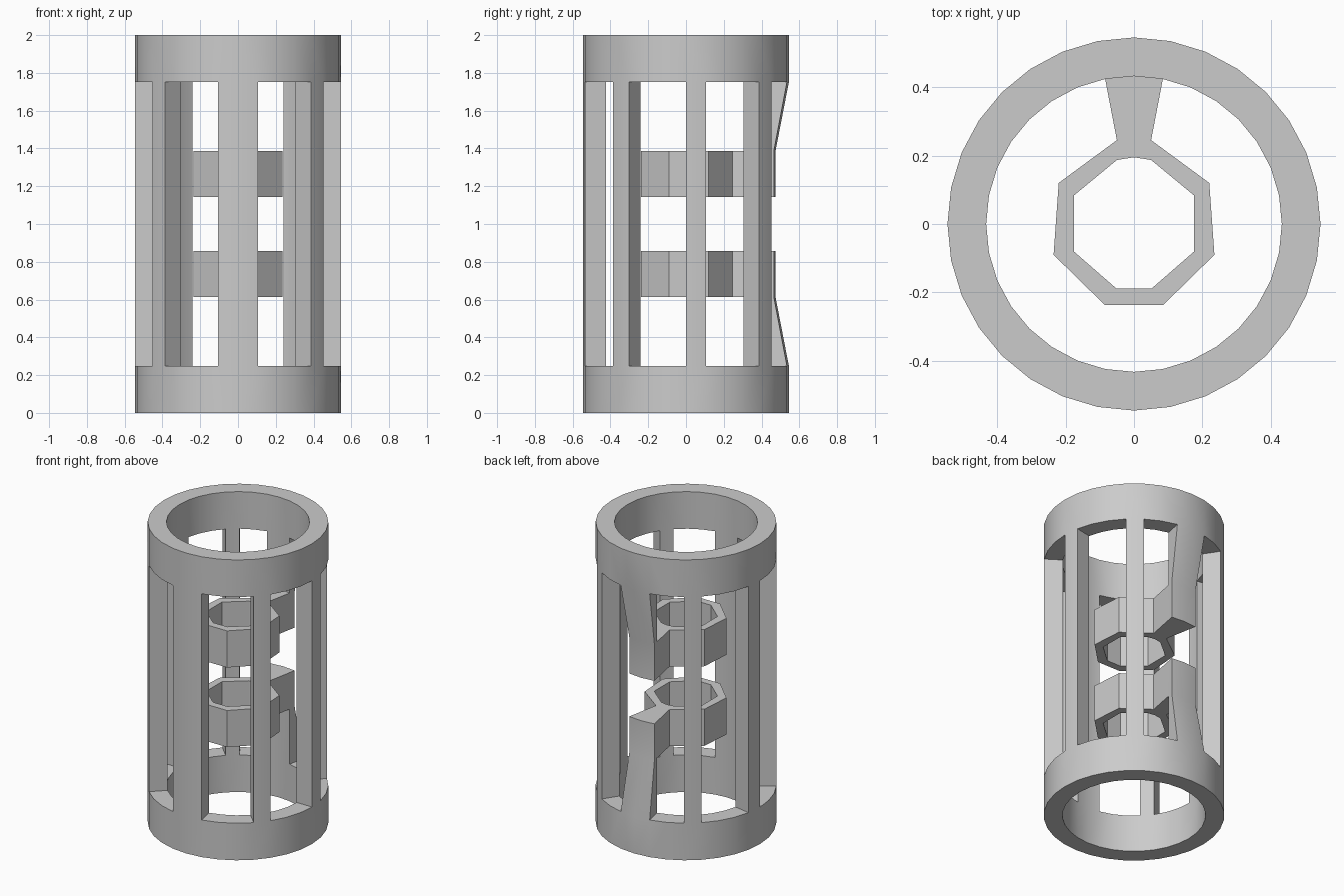
import bpy, bmesh
from math import sin, cos, radians

if "Cube" in bpy.data.objects:
    bpy.data.objects.remove(bpy.data.objects["Cube"])

SIDES = 32
STEP = 360 / SIDES
R_OUT, R_IN, R_BENT = 0.545, 0.432, 0.474
Z_RING, Z_LOW, Z_HIGH = 0.247, 0.613, 0.857


def polar(r, i):
    a = radians(i * STEP)
    return (r * cos(a), r * sin(a))


def sector(i, r_out=R_OUT):
    """Plan outline of one of the 32 wall segments."""
    return [polar(r_out, i), polar(r_out, i + 1), polar(R_IN, i + 1), polar(R_IN, i)]


faces = {}


def toggle(pts):
    """Add a face; a face shared by two cells is interior, so it is dropped."""
    pts = [tuple(round(c, 4) + 0.0 for c in p) for p in pts]
    key = frozenset(pts)
    if key in faces:
        del faces[key]
    else:
        faces[key] = pts


def cell(low, high, z0, z1, flip=False):
    """Solid between two plan outlines, optionally mirrored about mid height."""
    if flip:
        z0, z1 = 2 - z0, 2 - z1
    bottom = [(x, y, z0) for x, y in low]
    top = [(x, y, z1) for x, y in high]
    toggle(bottom)
    toggle(top)
    n = len(low)
    for k in range(n):
        j = (k + 1) % n
        toggle([bottom[k], bottom[j], top[j], top[k]])


# Upright bars: front pair of segments plus three mirrored on each side
for i in (0, 4, 28):
    for s in (i, (15 - i) % SIDES):
        cell(sector(s), sector(s), Z_RING, 2 - Z_RING)
for s in (23, 24):
    cell(sector(s), sector(s), Z_RING, 2 - Z_RING)

# Small inner collar outline, anticlockwise from the back right
half_out = [(0.05, 0.245), (0.22, 0.12), (0.235, -0.09), (0.085, -0.237)]
half_in = [(0.05, 0.187), (0.176, 0.083), (0.176, -0.08), (0.052, -0.188)]
outer = half_out + [(-x, y) for x, y in reversed(half_out)]
inner = half_in + [(-x, y) for x, y in reversed(half_in)]
spoke = [outer[0], polar(R_IN, 7), polar(R_IN, 8), polar(R_IN, 9), outer[7]]

for flip in (False, True):
    # End ring
    for i in range(SIDES):
        cell(sector(i), sector(i), 0, Z_RING, flip)
    # Back arm: thins inward, then runs straight behind the spoke
    for i in (7, 8):
        cell(sector(i), sector(i, R_BENT), Z_RING, Z_LOW, flip)
        cell(sector(i, R_BENT), sector(i, R_BENT), Z_LOW, Z_HIGH, flip)
    # Spoke and collar
    cell(spoke, spoke, Z_LOW, Z_HIGH, flip)
    for k in range(7):
        wall = [outer[k], outer[k + 1], inner[k + 1], inner[k]]
        cell(wall, wall, Z_LOW, Z_HIGH, flip)
    wall = [outer[7], outer[0], inner[0], (0, 0.195), inner[7]]
    cell(wall, wall, Z_LOW, Z_HIGH, flip)

bm = bmesh.new()
verts = {}
for pts in faces.values():
    for p in pts:
        if p not in verts:
            verts[p] = bm.verts.new(p)
    bm.faces.new([verts[p] for p in pts])
bmesh.ops.recalc_face_normals(bm, faces=bm.faces[:])

mesh = bpy.data.meshes.new("slotted_tube_frame")
bm.to_mesh(mesh)
bm.free()
frame = bpy.data.objects.new("slotted_tube_frame", mesh)
bpy.context.collection.objects.link(frame)
bpy.context.view_layer.objects.active = frame
frame.select_set(True)
bpy.ops.object.shade_smooth_by_angle(angle=radians(30))
